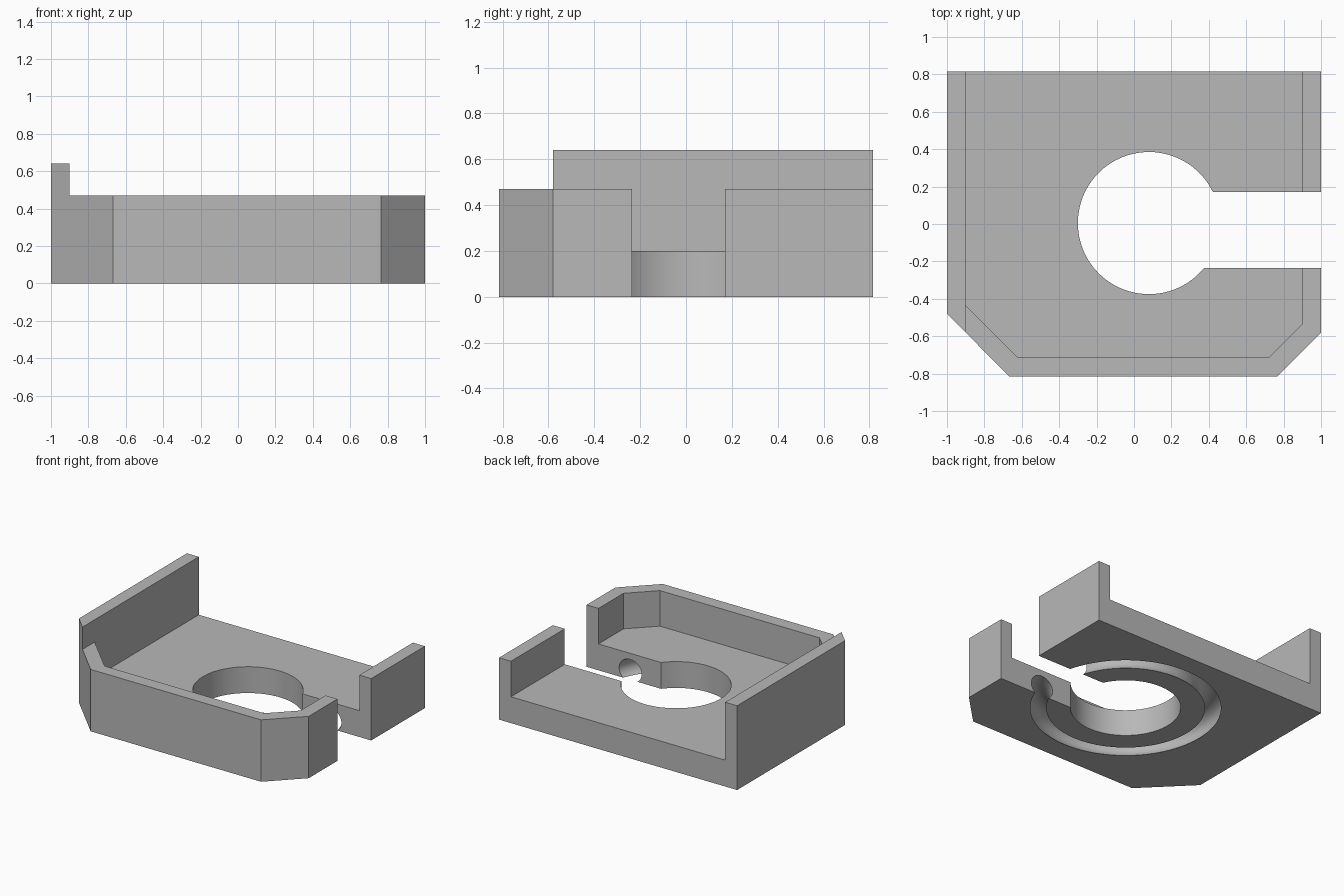
import bpy, bmesh, math

if "Cube" in bpy.data.objects:
    bpy.data.objects.remove(bpy.data.objects["Cube"])

grey = bpy.data.materials.new("plain_grey")
grey.diffuse_color = (0.48, 0.48, 0.48, 1)
grey.use_nodes = True
grey.node_tree.nodes["Principled BSDF"].inputs["Base Color"].default_value = grey.diffuse_color

HOLE_X, HOLE_Y, HOLE_R = 0.08, 0.005, 0.38   # round opening
FLOOR, RIM, TALL = 0.20, 0.47, 0.64          # heights


def prism(name, pts, z0, z1):
    """Extrude a flat outline from z0 to z1."""
    bm = bmesh.new()
    face = bm.faces.new([bm.verts.new((x, y, z0)) for x, y in pts])
    ext = bmesh.ops.extrude_face_region(bm, geom=[face])
    for v in ext["geom"]:
        if isinstance(v, bmesh.types.BMVert):
            v.co.z = z1
    bmesh.ops.recalc_face_normals(bm, faces=bm.faces)
    me = bpy.data.meshes.new(name)
    bm.to_mesh(me)
    bm.free()
    me.materials.append(grey)
    ob = bpy.data.objects.new(name, me)
    bpy.context.collection.objects.link(ob)
    return ob


def cut(body, tool):
    """Subtract a tool from the body and discard it."""
    mod = body.modifiers.new("cut", "BOOLEAN")
    mod.operation, mod.solver, mod.object = "DIFFERENCE", "EXACT", tool
    bpy.context.view_layer.objects.active = body
    bpy.ops.object.modifier_apply(modifier=mod.name)
    bpy.data.objects.remove(tool, do_unlink=True)


# Block with two chamfered front corners
body = prism("bracket_body", [(-1, 0.815), (-1, -0.48), (-0.667, -0.815),
                              (0.765, -0.815), (1, -0.58), (1, 0.815)], 0, TALL)

# Lower everything except the tall left wall
cut(body, prism("headroom", [(-0.9, -1), (1.2, -1), (1.2, 1), (-0.9, 1)], RIM, 1))

# Hollow tray, open at the back
cut(body, prism("tray_cavity", [(-0.9, 1), (-0.9, -0.435), (-0.62, -0.715),
                                (0.72, -0.715), (0.9, -0.535), (0.9, 1)], FLOOR, 1))

# Keyhole: round opening joined to a slot through the right side
a0 = math.asin((0.17 - HOLE_Y) / HOLE_R)
a1 = 2 * math.pi + math.asin((-0.235 - HOLE_Y) / HOLE_R)
N = 80
key = [(HOLE_X + HOLE_R * math.cos(a0 + (a1 - a0) * i / N),
        HOLE_Y + HOLE_R * math.sin(a0 + (a1 - a0) * i / N)) for i in range(N + 1)]
cut(body, prism("keyhole", key + [(1.2, -0.235), (1.2, 0.17)], -0.2, 1))

# Round-section ring channel sunk into the underside
bpy.ops.mesh.primitive_torus_add(location=(HOLE_X, HOLE_Y, 0.067), major_radius=0.603,
                                 minor_radius=0.087, major_segments=96, minor_segments=32)
channel = bpy.context.object
channel.data.materials.append(grey)
cut(body, channel)

# Smooth curved walls, crisp edges
bpy.ops.object.select_all(action="DESELECT")
body.select_set(True)
bpy.context.view_layer.objects.active = body
bpy.ops.object.shade_smooth_by_angle(angle=math.radians(30))
